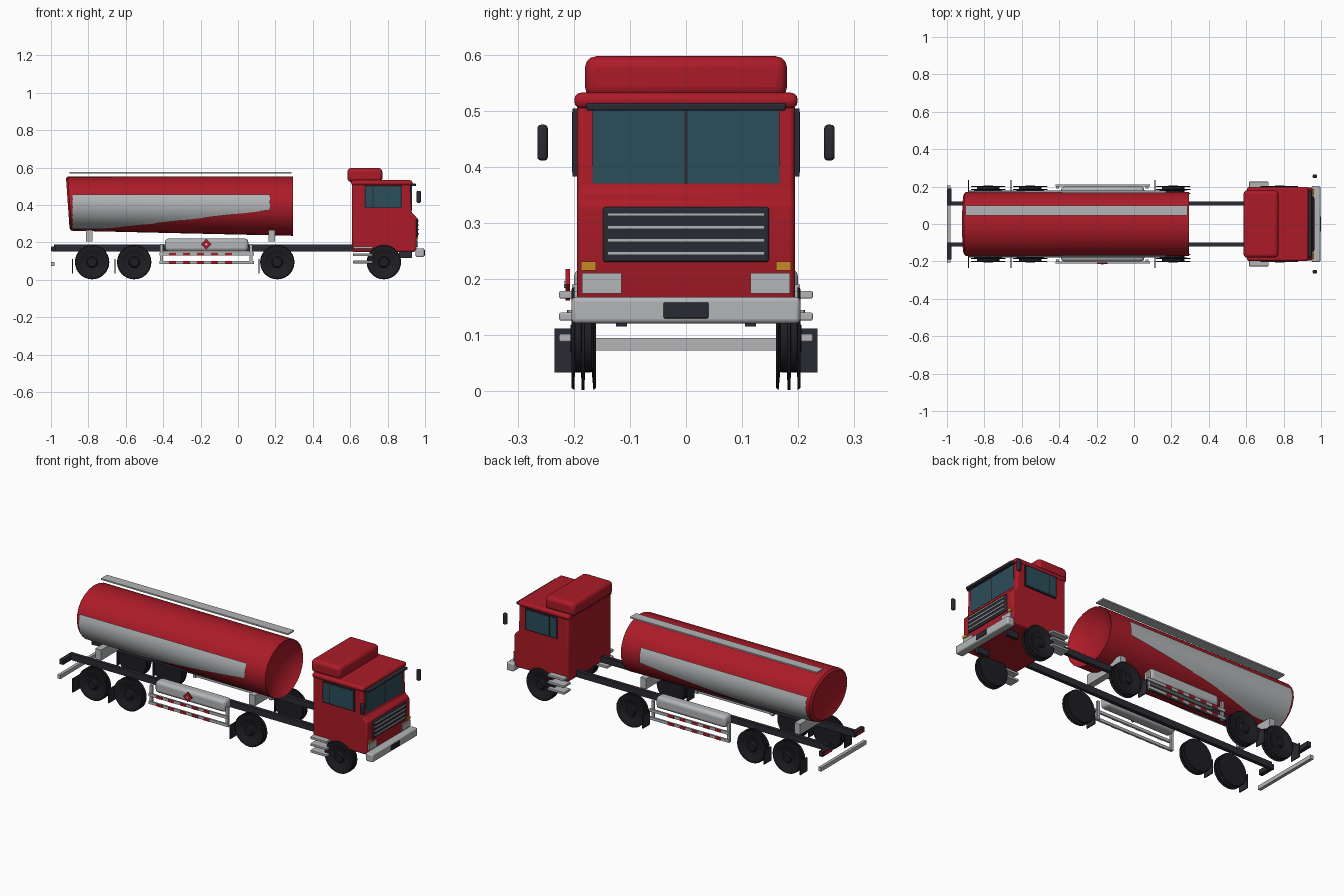
import bpy, bmesh, math
from mathutils import Vector

if "Cube" in bpy.data.objects:
    bpy.data.objects.remove(bpy.data.objects["Cube"])


def mat(name, r, g, b):
    m = bpy.data.materials.new(name)
    m.diffuse_color = (r, g, b, 1)
    m.use_nodes = True
    m.node_tree.nodes["Principled BSDF"].inputs["Base Color"].default_value = m.diffuse_color
    return m


RED = mat("red paint", .41, .011, .021)
SILVER = mat("silver", .45, .46, .47)
DARK = mat("dark grey", .023, .023, .033)
TYRE = mat("tyre black", .013, .013, .017)
GLASS = mat("blue glass", .024, .075, .1)
AMBER = mat("amber", .6, .25, .02)
WHITE = mat("white", .75, .75, .75)


def finish(name, bm, m, bevel=0, smooth=False, segs=3):
    bmesh.ops.recalc_face_normals(bm, faces=bm.faces)
    me = bpy.data.meshes.new(name)
    bm.to_mesh(me)
    bm.free()
    ob = bpy.data.objects.new(name, me)
    bpy.context.collection.objects.link(ob)
    me.materials.append(m)
    if bevel:
        mod = ob.modifiers.new("bevel", 'BEVEL')
        mod.width, mod.segments, mod.limit_method = bevel, segs, 'ANGLE'
    if bevel or smooth:
        bpy.ops.object.select_all(action='DESELECT')
        bpy.context.view_layer.objects.active = ob
        ob.select_set(True)
        bpy.ops.object.shade_smooth_by_angle(angle=math.radians(40))
    return ob


def box(name, x, y, z, m, bevel=0):
    """Box from (min, max) pairs."""
    bm = bmesh.new()
    bmesh.ops.create_cube(bm, size=1)
    for v in bm.verts:
        v.co = Vector([(a + b) / 2 + c * abs(b - a) for (a, b), c in zip((x, y, z), v.co)])
    return finish(name, bm, m, bevel)


def prism(name, pts, y, m, bevel=0):
    """Side profile in x, z extruded between two y values."""
    bm = bmesh.new()
    f = bm.faces.new([bm.verts.new((px, y[0], pz)) for px, pz in pts])
    ext = bmesh.ops.extrude_face_region(bm, geom=[f])['geom']
    bmesh.ops.translate(bm, verts=[v for v in ext if isinstance(v, bmesh.types.BMVert)], vec=(0, y[1] - y[0], 0))
    return finish(name, bm, m, bevel)


def lathe_y(name, x, z, s, prof, m, n=28):
    """Revolve (y, radius) profile around a y axis on side s."""
    bm = bmesh.new()
    rings = [[bm.verts.new((x + r * math.cos(2 * math.pi * i / n), s * y, z + r * math.sin(2 * math.pi * i / n)))
              for i in range(n)] for y, r in prof]
    for a, b in zip(rings, rings[1:]):
        for i in range(n):
            bm.faces.new((a[i], a[(i + 1) % n], b[(i + 1) % n], b[i]))
    bm.faces.new(rings[0])
    bm.faces.new(rings[-1])
    return finish(name, bm, m, 0, True)


# Tank barrel: elliptical rings, lower towards the front, leaning rear, dished front cap
def tank_ring(x):
    bottom = .262 - (x + .9) / 1.19 * .027
    return (.553 + bottom) / 2, (.553 - bottom) / 2


bm = bmesh.new()
N = 24
rings = []
for x, k in ((-.89, .55), (-.91, .92), (-.9, 1), (-.4, 1), (.293, 1), (.285, .96), (.24, .5)):
    cz, h = tank_ring(x)
    lean = .07 if x < -.8 else 0
    rings.append([])
    for i in range(N):
        a = 2 * math.pi * i / N
        dz = k * h * math.sin(a)
        rings[-1].append(bm.verts.new((x - lean * dz, k * .172 * math.cos(a), cz + dz)))
for a, b in zip(rings, rings[1:]):
    for i in range(N):
        bm.faces.new((a[i], a[(i + 1) % N], b[(i + 1) % N], b[i]))
bm.faces.new(rings[0])
bm.faces.new(rings[-1])
finish("tank_barrel", bm, RED, 0, True)

# Silver side panels hugging the barrel, with the lower edge rising forwards
for s in (-1, 1):
    bm = bmesh.new()
    cols = []
    for i in range(13):
        x = -.885 + 1.055 * i / 12
        lo = .272 + max(0, x + .69) / .86 * .1
        cz, h = tank_ring(x)
        zs = [lo + (.457 - lo) * j / 8 for j in range(9)]
        cols.append([bm.verts.new((x, s * (.007 + .172 * math.sqrt(max(0, 1 - ((z - cz) / h) ** 2))), z)) for z in zs])
    for a, b in zip(cols, cols[1:]):
        for j in range(8):
            bm.faces.new((a[j], b[j], b[j + 1], a[j + 1]))
    finish("tank_side_panel", bm, SILVER, 0, True)

box("tank_walkway", (-.9, .285), (.045, .1), (.568, .576), SILVER)
for x in (-.795, .18):
    box("tank_saddle", (x - .018, x + .018), (-.13, .13), (.205, .265), SILVER)

# Chassis rails, tail lamps, rear bar
for s in (-1, 1):
    box("chassis_rail", (-.985, .93), (s * .1, s * .12), (.152, .188), DARK)
    box("tail_lamp_box", (-.998, -.975), (s * .1, s * .19), (.15, .178), DARK)
    box("tail_lamp", (-1, -.997), (s * .12, s * .18), (.154, .174), RED)
    box("cab_mount", (.86, .93), (s * .105, s * .125), (.115, .155), DARK)
box("rear_bar", (-1, -.982), (-.205, .205), (.073, .095), SILVER)

# Wheels: spaced discs around a hub
WHEEL = [(.16, .03), (.16, .088), (.165, .092), (.168, .06), (.18, .06), (.181, .092),
         (.186, .092), (.187, .06), (.198, .06), (.199, .092), (.204, .088),
         (.204, .062), (.196, .052), (.196, .03), (.206, .024)]
for x in (-.78, -.555, .21, .78):
    for s in (-1, 1):
        lathe_y("wheel", x, .094, s, WHEEL, TYRE)
for x in (-.885, -.657, .112):
    for s in (-1, 1):
        box("mudflap", (x - .003, x + .003), (s * .17, s * .234), (.033, .112), DARK)

# Side lockers with guard frames and striped rails
for s in (-1, 1):
    box("side_tank", (-.39, .055), (s * .135, s * .2), (.152, .22), SILVER, .018)
    for x in (-.41, .07):
        box("guard_post", (x - .008, x + .008), (s * .19, s * .203), (.083, .19), SILVER)
    for z in (.137, .092):
        box("guard_bar", (-.42, .085), (s * .2, s * .21), (z - .008, z + .008), SILVER)
        for i in range(5):
            x = -.37 + i * .075
            box("guard_stripe", (x, x + .038), (s * .209, s * .212), (z - .008, z + .008), RED)


def diamond(r):
    return [(-.17 - r, .19), (-.17, .19 - r), (-.17 + r, .19), (-.17, .19 + r)]


prism("placard", diamond(.028), (-.215, -.207), RED)
prism("placard_mark", diamond(.006), (-.217, -.214), WHITE)

# Cab shell, roof and fairing
prism("cab_body", [(.61, .148), (.945, .148), (.955, .17), (.955, .335), (.928, .358), (.922, .515), (.61, .515)],
      (-.194, .194), RED, .01)
box("cab_roof", (.605, .932), (-.199, .199), (.504, .532), RED, .012)
box("roof_fairing", (.585, .772), (-.18, .18), (.522, .597), RED, .02)

# Windscreen and visor
box("windscreen", (.92, .929), (-.167, .167), (.37, .503), GLASS)
box("windscreen_divider", (.922, .931), (-.003, .003), (.37, .503), DARK)
box("sun_visor", (.925, .952), (-.178, .178), (.5, .514), DARK, .004)

# Grille
box("grille", (.95, .963), (-.148, .148), (.23, .328), DARK, .005)
for z in (.315, .292, .269, .246):
    box("grille_bar", (.96, .967), (-.14, .14), (z - .003, z + .003), SILVER)

# Bumper and number plate
box("front_bumper", (.95, .996), (-.204, .204), (.121, .168), SILVER, .008)
box("number_plate", (.99, 1), (-.04, .04), (.13, .158), DARK, .002)

# Paired cab details
for s in (-1, 1):
    box("headlight", (.95, .962), (s * .115, s * .185), (.174, .211), SILVER)
    box("indicator", (.95, .962), (s * .16, s * .187), (.215, .231), AMBER)
    box("window_frame", (.677, .878), (s * .19, s * .202), (.383, .504), DARK)
    box("quarter_window", (.684, .718), (s * .195, s * .203), (.39, .498), GLASS)
    box("door_window", (.725, .868), (s * .195, s * .203), (.39, .498), GLASS)
    box("door_handle", (.62, .7), (s * .19, s * .198), (.168, .176), SILVER)
    box("mirror", (.955, .978), (s * .246, s * .265), (.411, .475), DARK, .007)
    for z in (.172, .133, .095):
        box("cab_step", (.615, .72), (s * .165, s * .226), (z - .007, z + .007), SILVER, .003)
